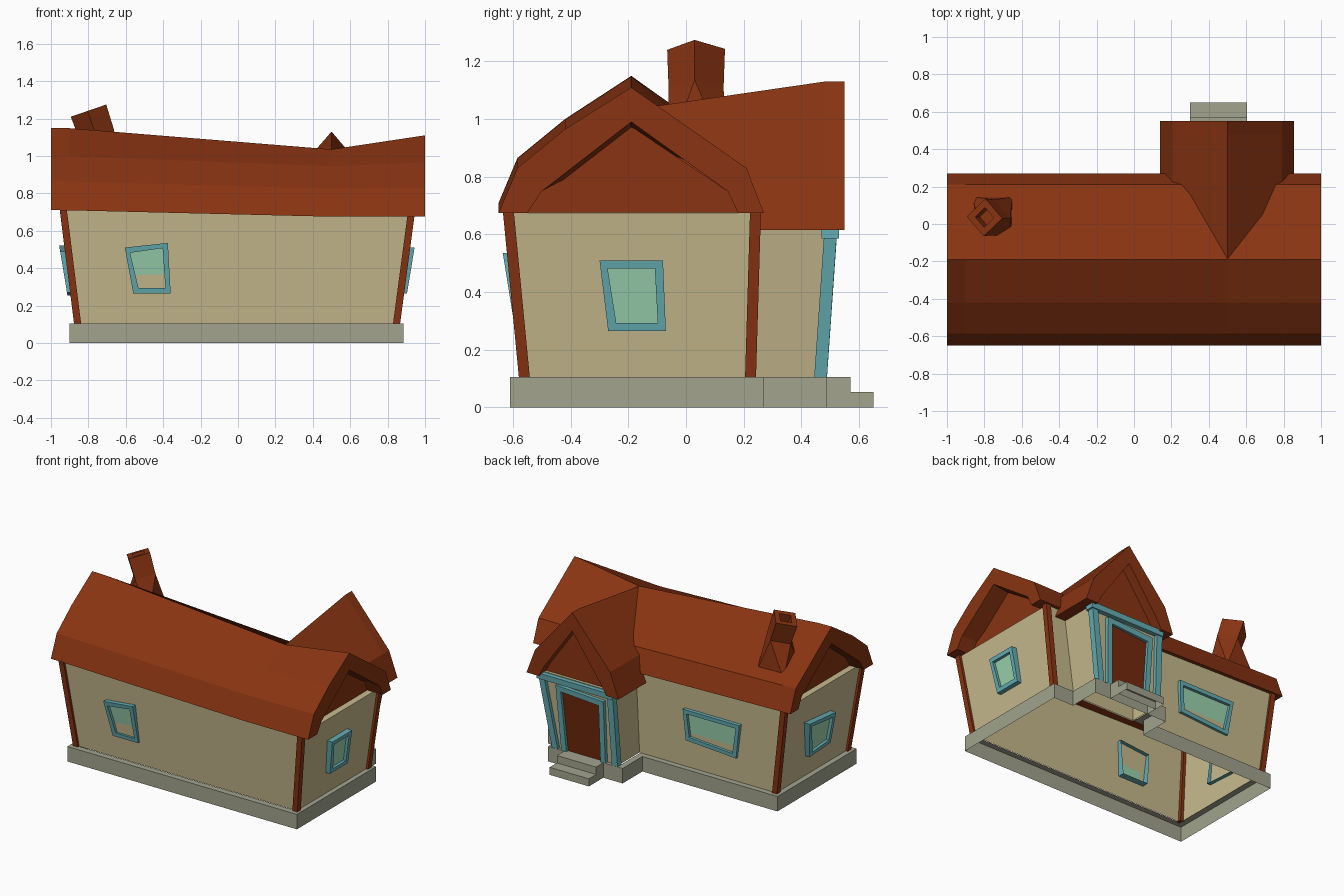
import bpy, bmesh, math
from mathutils import Vector, Matrix

if "Cube" in bpy.data.objects:
    bpy.data.objects.remove(bpy.data.objects["Cube"])


def material(name, rgb):
    m = bpy.data.materials.new(name)
    m.diffuse_color = (*rgb, 1)
    m.use_nodes = True
    m.node_tree.nodes["Principled BSDF"].inputs["Base Color"].default_value = m.diffuse_color
    return m


BRICK = material("roof_brown", (0.25, 0.034, 0.006))
DOOR = material("door_brown", (0.17, 0.022, 0.004))
PLASTER = material("plaster", (0.57, 0.49, 0.27))
STONE = material("stone", (0.36, 0.37, 0.27))
TEAL = material("teal_trim", (0.13, 0.42, 0.45))
GLASS = material("green_glass", (0.33, 0.65, 0.43))


def finish(name, bm, mat):
    bmesh.ops.recalc_face_normals(bm, faces=bm.faces)
    me = bpy.data.meshes.new(name)
    bm.to_mesh(me)
    bm.free()
    me.materials.append(mat)
    ob = bpy.data.objects.new(name, me)
    bpy.context.collection.objects.link(ob)
    return ob


def loft(name, loops, mat, start=True, end=True, triangulate=False):
    """Skin a row of equal-length closed loops, with optional end caps."""
    bm = bmesh.new()
    rows = [[bm.verts.new(p) for p in loop] for loop in loops]
    n = len(rows[0])
    for a, b in zip(rows, rows[1:]):
        for i in range(n):
            j = (i + 1) % n
            bm.faces.new((a[i], a[j], b[j], b[i]))
    if start:
        bm.faces.new(rows[0])
    if end:
        bm.faces.new(rows[-1])
    if triangulate:
        bmesh.ops.triangulate(bm, faces=[f for f in bm.faces if len(f.verts) == 4])
    return finish(name, bm, mat)


def panel(name, pts, mat):
    bm = bmesh.new()
    bm.faces.new([bm.verts.new(p) for p in pts])
    me = finish(name, bm, mat)
    return me


def rect(x0, x1, y0, y1, z):
    return [(x0, y0, z), (x1, y0, z), (x1, y1, z), (x0, y1, z)]


# Foundation: open-bottomed L-shaped plinth with a ledge, and steps
H = 0.105
bm = bmesh.new()
outline = [(-.9, -.61), (.885, -.61), (.885, .27), (.73, .27),
           (.73, .49), (.15, .49), (.15, .27), (-.9, .27)]
lo = [bm.verts.new((x, y, 0)) for x, y in outline]
hi = [bm.verts.new((x, y, H)) for x, y in outline]
for i in range(8):
    j = (i + 1) % 8
    bm.faces.new((lo[i], lo[j], hi[j], hi[i]))
top = bm.faces.new(hi)
bm.normal_update()
bmesh.ops.inset_region(bm, faces=[top], thickness=0.06, use_boundary=True)
bmesh.ops.delete(bm, geom=[top], context='FACES')
finish("foundation", bm, STONE)
for name, y0, y1, z in (("upper_step", .49, .57, H), ("lower_step", .57, .65, .053)):
    loft(name, [rect(.3, .605, y0, y1, 0), rect(.3, .605, y0, y1, z)], STONE, start=False)

# Flared walls, open at the bottom
zl, zr = .71, .675
loft("main_walls", [rect(-.862, .852, -.565, .23, H),
                    [(-.935, -.618, zl), (.925, -.618, zr), (.925, .245, zr), (-.935, .245, zl)]],
     PLASTER, start=False)
loft("porch_walls", [rect(.2, .69, .22, .465, H), rect(.215, .775, .22, .5, .63)],
     PLASTER, start=False)


# Leaning corner posts
def post(name, bottom, top, z, sx, sy, w, mat):
    def sq(c, h):
        x, y = c
        return [(x, y, h), (x - sx * w, y, h), (x - sx * w, y - sy * w, h), (x, y - sy * w, h)]
    loft(name, [sq(bottom, H), sq(top, z)], mat)


for sx, xb, xt, z in ((-1, -.877, -.953, zl), (1, .867, .943, zr)):
    for sy, yb, yt in ((-1, -.58, -.635), (1, .243, .26)):
        post("corner_post", (xb, yb), (xt, yt), z, sx, sy, .038, BRICK)
for sx, xb, xt in ((-1, .19, .205), (1, .7, .785)):
    post("porch_post", (xb, .489), (xt, .525), .625, sx, 1, .044, TEAL)
loft("porch_beam", [rect(.2, .79, .47, .53, .585), rect(.2, .79, .47, .532, .625)], TEAL)


# Sagging main roof: arched section swept along x
def roof_inner(ridge, eave):
    return [(.18, eave), (.145, eave + .075), (-.19, ridge - .12), (-.5, eave + .075), (-.55, eave)]


def roof_section(x, ridge, knee2, knee1, eave):
    outer = [(-.65, eave), (-.585, knee1), (-.42, knee2), (-.19, ridge), (.21, knee1), (.27, eave)]
    return [(x, y, z) for y, z in outer + roof_inner(ridge, eave)]


loft("main_roof", [roof_section(-1, 1.15, 1.0, .865, .71),
                   roof_section(-.9, 1.148, .998, .863, .709),
                   roof_section(.5, 1.035, .945, .825, .675),
                   roof_section(1, 1.11, .965, .83, .675)], BRICK)
for x, ridge, eave in ((-.89, 1.15, .71), (.88, 1.095, .675)):
    panel("gable_panel", [(x, y, z) for y, z in roof_inner(ridge, eave)], BRICK)


# Porch roof: same arch swept along y, running into the main ridge
P_IN = [(.76, .615), (.72, .69), (.5, 1.0), (.28, .69), (.235, .615)]


def porch_section(y, ridge):
    outer = [(.14, .615), (.205, .79), (.5, ridge), (.79, .79), (.855, .615)]
    inner = [(x, z if z < .9 else ridge - .13) for x, z in P_IN]
    return [(x, y, z) for x, z in outer + inner]


loft("porch_roof", [porch_section(.55, 1.13), porch_section(.48, 1.13),
                    porch_section(-.19, 1.033)], BRICK)
panel("porch_gable_panel", [(x, .48, z) for x, z in P_IN], BRICK)


# Windows and door: raised crooked frame with a recessed pane
def opening(name, quad, axis, sign, base, lean, t=.028, recess=.02, pane=GLASS):
    cu = sum(p[0] for p in quad) / 4
    cv = sum(p[1] for p in quad) / 4

    def place(pts, back):
        out = []
        for u, z in pts:
            d = sign * (base + lean * z - back)
            out.append((d, u, z) if axis == 'x' else (u, d, z))
        return out
    inner = [(u - math.copysign(t, u - cu), v - math.copysign(t, v - cv)) for u, v in quad]
    loft(name + "_frame", [place(quad, .06), place(quad, 0), place(inner, 0), place(inner, recess)],
         TEAL, start=False, end=False)
    panel(name + "_pane", place(inner, recess), pane)


opening("front_window", [(-.605, .51), (-.375, .535), (-.36, .265), (-.56, .265)], 'y', -1, .55, .16)
opening("right_window", [(-.3, .51), (-.08, .51), (-.07, .265), (-.27, .265)], 'x', 1, .86, .165)
opening("left_window", [(-.31, .49), (-.01, .52), (-.07, .255), (-.3, .27)], 'x', -1, .87, .165)
opening("back_window", [(-.6, .52), (-.16, .52), (-.175, .3), (-.565, .275)], 'y', 1, .235, .06)
opening("door", [(.28, .55), (.65, .57), (.625, .06), (.285, .06)], 'y', 1, .482, .07, t=.038, pane=DOOR)


# Crooked chimney: square base twisting into a tilted hollow cap
def square(center, side, turn, tilt, lift=0):
    m = (Matrix.Translation(Vector(center)) @ Matrix.Rotation(-tilt, 4, 'Y')
         @ Matrix.Rotation(turn, 4, 'Z'))
    h = side / 2
    return [m @ Vector((x, y, lift)) for x, y in ((-h, -h), (h, -h), (h, h), (-h, h))]


T = math.radians(19)
C = (-.752, .035, 1.105)
Q = math.radians(42)
loft("chimney", [square((-.755, .04, .87), .21, 0, 0),
                 square(C, .135, Q, T, 0),
                 square(C, .142, Q, T, .145),
                 square(C, .075, Q, T, .145),
                 square(C, .075, Q, T, .07)], BRICK, start=False, triangulate=True)
